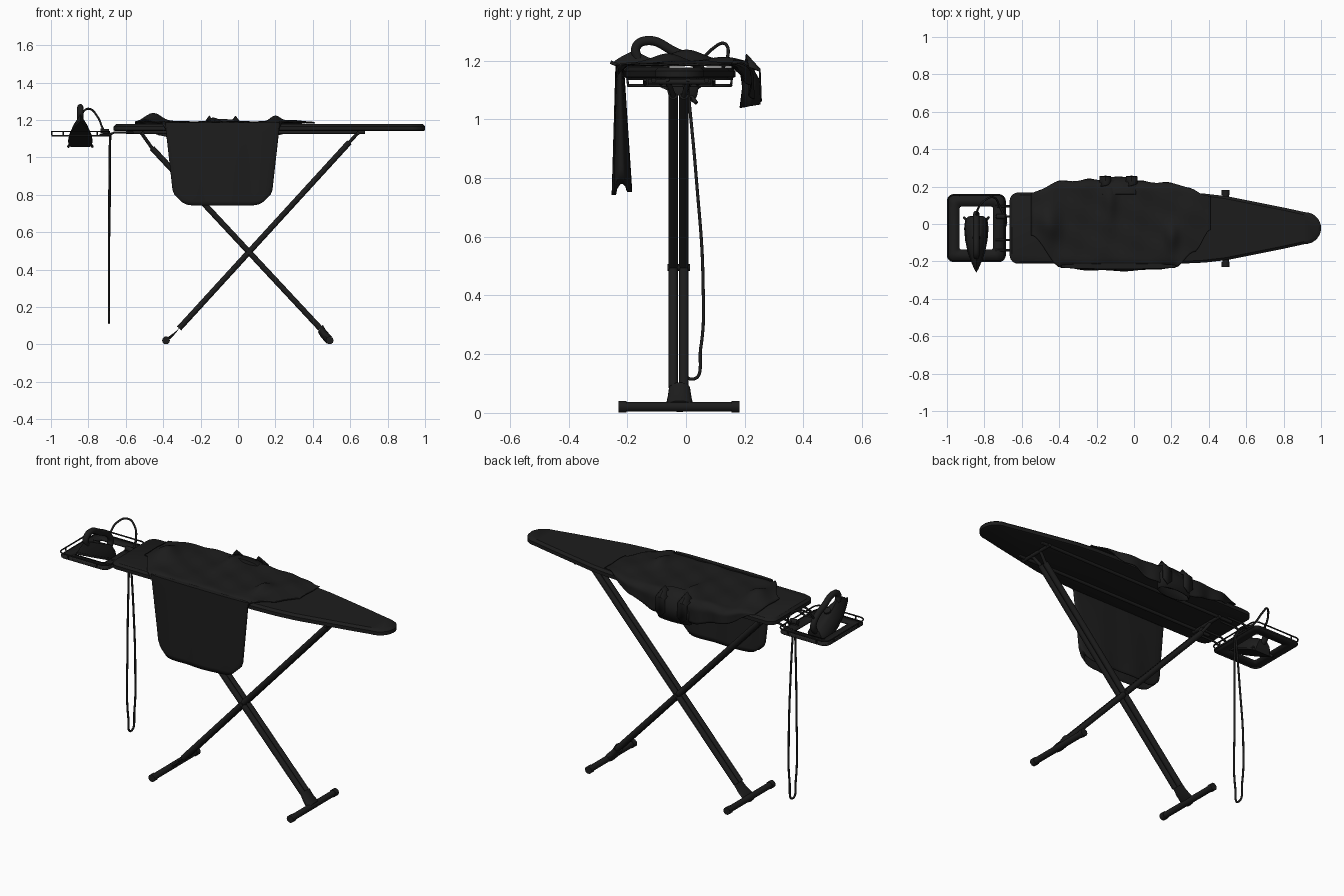
import bpy, bmesh, math
from mathutils import Vector, Matrix

if "Cube" in bpy.data.objects:
    bpy.data.objects.remove(bpy.data.objects["Cube"])

YC = -0.022  # board centre line
dark = bpy.data.materials.new("dark")
dark.diffuse_color = (0.012, 0.012, 0.012, 1)
dark.use_nodes = True
dark.node_tree.nodes["Principled BSDF"].inputs["Base Color"].default_value = dark.diffuse_color


def finish(ob, angle=40):
    ob.data.materials.clear()
    ob.data.materials.append(dark)
    bpy.ops.object.select_all(action='DESELECT')
    ob.select_set(True)
    bpy.context.view_layer.objects.active = ob
    bpy.ops.object.shade_smooth_by_angle(angle=math.radians(angle))
    return ob


def loft(name, rings, closed=True, cap=(True, True), thick=0, angle=40):
    """Skin a list of equal-length point rings."""
    bm = bmesh.new()
    vs = [[bm.verts.new(p) for p in r] for r in rings]
    n = len(vs[0])
    for a, b in zip(vs, vs[1:]):
        for i in range(n if closed else n - 1):
            j = (i + 1) % n
            bm.faces.new((a[i], a[j], b[j], b[i]))
    if closed and cap[0]:
        bm.faces.new(vs[0][::-1])
    if closed and cap[1]:
        bm.faces.new(vs[-1])
    bmesh.ops.recalc_face_normals(bm, faces=bm.faces)
    me = bpy.data.meshes.new(name)
    bm.to_mesh(me)
    bm.free()
    ob = bpy.data.objects.new(name, me)
    bpy.context.collection.objects.link(ob)
    if thick:
        m = ob.modifiers.new("thickness", 'SOLIDIFY')
        m.thickness, m.offset = thick, 0
    return finish(ob, angle)


def tube(name, pts, r, cyclic=False, smooth=False):
    cu = bpy.data.curves.new(name, 'CURVE')
    cu.dimensions, cu.bevel_depth, cu.bevel_resolution = '3D', r, 3
    cu.use_fill_caps = True
    if smooth:
        sp = cu.splines.new('BEZIER')
        sp.bezier_points.add(len(pts) - 1)
        for b, p in zip(sp.bezier_points, pts):
            b.co, b.handle_left_type, b.handle_right_type = p, 'AUTO', 'AUTO'
    else:
        sp = cu.splines.new('POLY')
        sp.points.add(len(pts) - 1)
        for b, p in zip(sp.points, pts):
            b.co = (*p, 1)
    sp.use_cyclic_u = cyclic
    ob = bpy.data.objects.new(name, cu)
    bpy.context.collection.objects.link(ob)
    bpy.ops.object.select_all(action='DESELECT')
    ob.select_set(True)
    bpy.context.view_layer.objects.active = ob
    bpy.ops.object.convert(target='MESH')
    return finish(bpy.context.object)


def interp(table, x):
    for (x0, a), (x1, b) in zip(table, table[1:]):
        if x <= x1:
            t = max(0, (x - x0) / (x1 - x0))
            t = t * t * (3 - 2 * t)
            return a + (b - a) * t
    return table[-1][1]


def rrect(cx, cy, hx, hy, r, z, n=6):
    pts = []
    for k, (sx, sy) in enumerate(((1, 1), (-1, 1), (-1, -1), (1, -1))):
        for i in range(n + 1):
            a = math.pi / 2 * (k + i / n)
            pts.append((cx + sx * (hx - r) + r * math.cos(a), cy + sy * (hy - r) + r * math.sin(a), z))
    return pts


# Ironing board: rounded heel, tapering nose
half = [(-0.62 - 0.045 * math.sin(a), 0.145 + 0.045 * math.cos(a)) for a in [math.pi / 2 * (1 - i / 6) for i in range(7)]]
half += [(0.0, 0.19), (0.25, 0.19), (0.38, 0.184), (0.5, 0.17), (0.65, 0.14), (0.8, 0.11)]
half += [(0.915 + 0.085 * math.sin(a), 0.085 * math.cos(a)) for a in [math.pi / 2 * i / 8 for i in range(8)]]
outline = half + [(1.0, 0)] + [(x, -y) for x, y in reversed(half)]


def board_ring(off, z):
    return [(x - off * (1 if x > 0 else -1), YC + y - math.copysign(min(off, abs(y)), y), z) for x, y in outline]


loft("board", [board_ring(0.01, 1.14), board_ring(0.0, 1.145), board_ring(0.0, 1.165), board_ring(0.012, 1.177)])

# Underside rails and cross bars
for i, y in enumerate((-0.11, 0.07)):
    tube(f"under_rail_{i}", [(-0.6, y, 1.133), (0.68, y, 1.133)], 0.009)
for i, x in enumerate((-0.51, 0.64)):
    tube(f"leg_hinge_{i}", [(x, -0.13, 1.128), (x, 0.085, 1.128)], 0.01)

# Crossed legs, each a pair of tubes, with T feet
for name, top, neck, ankle, foot in (("leg_a", (-0.52, 1.135), (-0.46, 1.05), (0.44, 0.085), (0.49, 0.022)),
                                     ("leg_b", (0.645, 1.135), (0.595, 1.08), (-0.315, 0.085), (-0.385, 0.022))):
    for i, y in enumerate((-0.043, -0.007)):
        tube(f"{name}_tube_{i}", [(neck[0], y, neck[1]), (ankle[0], y, ankle[1])], 0.016)
        tube(f"{name}_hanger_{i}", [(top[0], YC + (y - YC) * 2, top[1]), (neck[0], y, neck[1])], 0.009)
    rings = []
    for t in (0, 0.35, 0.7, 1):
        cx = ankle[0] + (foot[0] - ankle[0]) * t
        cz = ankle[1] + (foot[1] - ankle[1]) * t ** 0.75
        w, h = 0.036 + 0.012 * t, 0.019
        rings.append([(cx + h * 0.7 * math.cos(a), YC + w * math.sin(a), cz + h * math.cos(a)) for a in [math.tau * i / 16 for i in range(16)]])
    loft(name + "_foot_socket", rings)
    tube(name + "_foot_bar", [(foot[0], -0.22, 0.021), (foot[0], 0.175, 0.021)], 0.0175)
    for i, y in enumerate((-0.23, 0.155)):
        tube(f"{name}_foot_cap_{i}", [(foot[0], y, 0.021), (foot[0], y + 0.028, 0.021)], 0.021)
tube("leg_pivot", [(0.06, -0.063, 0.495), (0.06, 0.013, 0.495)], 0.012)

# Iron rest: flat frame, raised wire rail, posts and arms to the board
RX, RY = -0.843, YC
o, i_ = rrect(RX, RY, 0.148, 0.175, 0.03, 1.115), rrect(RX, RY, 0.09, 0.115, 0.012, 1.115)
loft("rest_frame", [o, i_], cap=(False, False), thick=0.01)
tube("rest_wire_top", rrect(RX, RY, 0.154, 0.178, 0.035, 1.138), 0.004, True)
tube("rest_wire_low", rrect(RX, RY, 0.15, 0.175, 0.035, 1.115), 0.005, True)
for i, (sx, sy) in enumerate(((1, 1), (1, -1), (-1, 1), (-1, -1))):
    tube(f"rest_post_x_{i}", [(RX + sx * 0.151, RY + sy * 0.11, 1.113), (RX + sx * 0.154, RY + sy * 0.11, 1.138)], 0.004)
    tube(f"rest_post_y_{i}", [(RX + sx * 0.09, RY + sy * 0.175, 1.113), (RX + sx * 0.09, RY + sy * 0.178, 1.138)], 0.004)
for i, y in enumerate((-0.14, -0.085, 0.04, 0.095)):
    tube(f"rest_arm_{i}", [(-0.74, y, 1.118), (-0.69, y, 1.12), (-0.66, y, 1.133), (-0.56, y, 1.134)], 0.006)

# Iron, modelled flat (nose along +u) then tilted nose-up through the rest
U, N = Vector((0, -0.906, 0.422)), Vector((0, 0.422, 0.906))


def iron(x, u, h):
    return Vector((RX + x, 0.03, 1.055)) + U * u + N * h


def sole(scale, u0, u1, h):
    prof = [(0, 0.048), (0.04, 0.06), (0.2, 0.065), (0.4, 0.06), (0.6, 0.048), (0.8, 0.028), (0.93, 0.012)]
    pts = [(u, w) for u, w in prof] + [(1, 0)] + [(u, -w) for u, w in reversed(prof)]
    return [iron(w * scale, u0 + (u1 - u0) * u, h) for u, w in pts]


loft("iron_soleplate", [sole(1.0, 0, 0.32, 0), sole(1.0, 0, 0.32, 0.012)])
loft("iron_body", [sole(0.93, 0.004, 0.31, 0.012), sole(0.9, 0.004, 0.3, 0.03), sole(0.75, 0.01, 0.285, 0.05),
                   sole(0.5, 0.02, 0.27, 0.068), sole(0.35, 0.04, 0.25, 0.075)])
tube("iron_handle", [iron(0, *p) for p in ((0.235, 0.05), (0.262, 0.09), (0.235, 0.126), (0.14, 0.13),
                                           (0.05, 0.122), (0.015, 0.09), (0.03, 0.04))], 0.0165, smooth=True)
tube("iron_dial", [iron(0, 0.15, 0.07), iron(0, 0.15, 0.085)], 0.02)
for s in (-1, 1):
    tube(f"iron_heel_{s}", [iron(s * 0.045, 0.03, 0.02), iron(s * 0.066, -0.005, 0.003)], 0.007)

# Power cord: arc over to a clip, then a long hanging loop
tube("cord_arc", [(RX, 0.04, 1.185), (-0.83, 0.09, 1.24), (-0.79, 0.132, 1.258), (-0.75, 0.142, 1.215),
                  (-0.72, 0.1, 1.15), (-0.69, 0.03, 1.135), (-0.685, 0.005, 1.11)], 0.0055, smooth=True)
tube("cord_loop", [(-0.683, 0.005, 1.12), (-0.685, 0.035, 0.8), (-0.69, 0.058, 0.45), (-0.69, 0.05, 0.22), (-0.69, 0.02, 0.115),
                   (-0.69, -0.005, 0.2), (-0.69, -0.012, 0.6), (-0.685, -0.005, 1.12)], 0.0055, smooth=True)
tube("cord_plug", [(-0.735, 0.04, 1.14), (-0.69, 0.04, 1.137)], 0.014)

# Garment, upper part spread over the board and dropping behind it
back_y = [(-0.55, 0.16), (-0.4, 0.225), (-0.2, 0.235), (0.03, 0.225), (0.2, 0.215), (0.41, 0.15)]
drop = [(-0.55, 0.005), (-0.42, 0.07), (-0.2, 0.12), (0.05, 0.12), (0.2, 0.07), (0.38, 0.0), (0.41, 0.0)]
front_y = [(-0.55, -0.06), (-0.39, -0.232), (0.22, -0.232), (0.32, -0.15), (0.41, -0.03)]


def bump(x, y, cx, cy, sx, sy, h):
    return h * math.exp(-((x - cx) / sx) ** 2 - ((y - cy) / sy) ** 2)


rows = []
for i in range(61):
    x = -0.55 + 0.96 * i / 60
    yf, yb, d = (interp(t, x) for t in (front_y, back_y, drop))
    row = []
    for j in range(41):
        t = j / 40
        y = yf + (yb - 0.035 - yf) * min(1, t / 0.7)
        z = 1.187 + 0.004 * math.sin(30 * x + 18 * y) * math.sin(25 * y - 9 * x)
        z += bump(x, y, -0.45, 0.0, 0.06, 0.1, 0.045) + bump(x, y, 0.2, -0.07, 0.035, 0.07, 0.035)
        z += bump(x, y, -0.13, 0.12, 0.03, 0.1, 0.02) + bump(x, y, 0.27, 0.03, 0.05, 0.1, 0.012)
        z -= 0.03 * max(0, 1 - t / 0.07) ** 2 if -0.4 < x < 0.23 else 0
        if t > 0.7:
            q = (t - 0.7) / 0.3
            y += 0.035 * math.sin(min(1, 2 * q) * math.pi / 2) + 0.006 * q * math.sin(45 * x)
            z -= d * q ** 1.4
        row.append((x, y, z))
    rows.append(row)
loft("shirt_upper", rows, closed=False, thick=0.006, angle=60)

# Garment front panel: a flattened open tube hanging at the front
rings = []
for k in range(19):
    t = k / 18
    ring = []
    for i in range(72):
        a = math.tau * i / 72
        c, s = math.cos(a), math.sin(a)
        w = 0.305 - 0.045 * t - 0.03 * max(0, (t - 0.9) / 0.1) ** 2
        x = -0.083 + w * math.copysign(abs(c) ** 0.8, c)
        y = -0.226 + 0.008 * t + (0.012 + 0.018 * t) * math.copysign(abs(s) ** 0.7, s) + 0.003 * t * math.sin(30 * x)
        low = 0.742 + 0.04 * abs(c) ** 8 + 0.012 * (s > 0) * s
        ring.append((x, y, 1.185 + (low - 1.185) * t))
    rings.append(ring)
loft("shirt_front_panel", rings, cap=(True, False), thick=0.005, angle=60)

# Collar band curling over the back edge
rings = []
for y, z, w, h, tilt in ((0.16, 1.19, 0.09, 0.012, 0.2), (0.2, 1.175, 0.105, 0.025, 0.5), (0.222, 1.12, 0.105, 0.03, 1.2), (0.218, 1.045, 0.1, 0.033, 1.4)):
    rings.append([(-0.083 + w * math.cos(a), y + h * math.sin(a) * math.sin(tilt), z + h * math.sin(a) * math.cos(tilt))
                  for a in [math.tau * i / 32 for i in range(32)]])
loft("shirt_collar", rings, cap=(True, False), thick=0.006, angle=60)
for s in (-1, 1):
    x = -0.083 + s * 0.07
    loft(f"collar_wing_{s}", [[(x - 0.03, 0.2, 1.18), (x, 0.205, 1.222), (x + 0.03, 0.215, 1.18)],
                              [(x - 0.03, 0.25, 1.165), (x, 0.252, 1.17), (x + 0.03, 0.25, 1.165)],
                              [(x - 0.03, 0.253, 1.09), (x, 0.256, 1.06), (x + 0.03, 0.253, 1.09)]], closed=False, thick=0.005)
